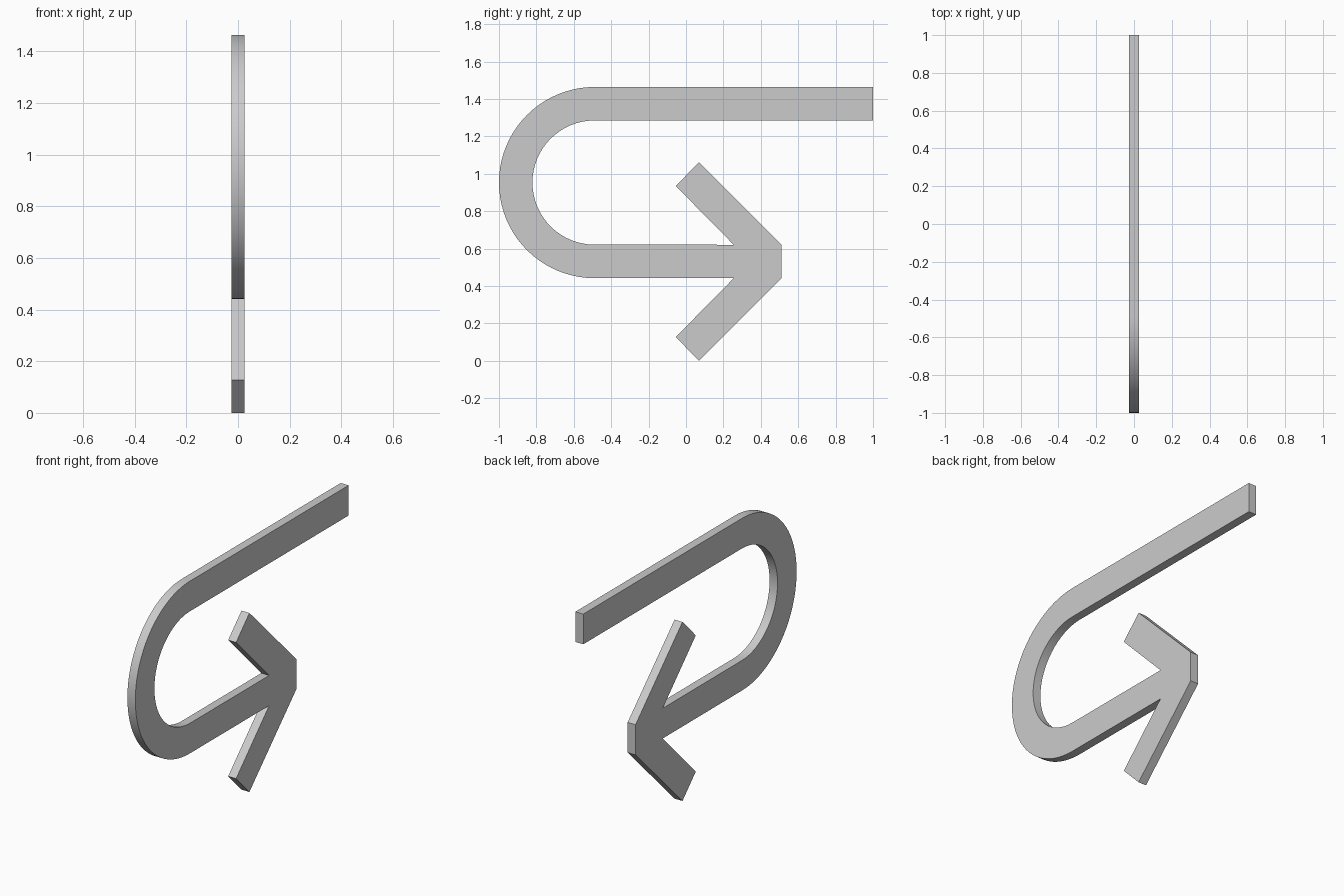
import bpy, bmesh, math

if "Cube" in bpy.data.objects:
    bpy.data.objects.remove(bpy.data.objects["Cube"])

HALF = 0.026            # half thickness along x
CY, CZ = -0.489, 0.953  # centre of the bend
R_OUT, R_IN = 0.511, 0.332
AXIS = 0.531            # height of the arrow shaft centre
W = 0.0895              # half width of the band


def arc(radius, start, end, steps):
    """Points of an arc in the y-z plane, angles in degrees."""
    pts = []
    for i in range(steps + 1):
        a = math.radians(start + (end - start) * i / steps)
        pts.append((CY + radius * math.cos(a), CZ + radius * math.sin(a)))
    return pts


# Arrow head: upper half, mirrored about the shaft axis
upper = [(0.255, AXIS + W), (-0.055, AXIS + 0.404), (0.07, 2 * AXIS), (0.51, AXIS + W)]
lower = [(y, 2 * AXIS - z) for y, z in reversed(upper)]

# Closed outline: top bar, outer bend, lower shaft, arrow head, inner bend
outline = [(1.0, CZ + R_IN), (1.0, CZ + R_OUT)]
outline += arc(R_OUT, 90, 270, 40)
outline += lower[::-1] + upper[::-1]
outline += arc(R_IN, 270, 90, 32)

bm = bmesh.new()
face = bm.faces.new([bm.verts.new((-HALF, y, z)) for y, z in outline])
ext = bmesh.ops.extrude_face_region(bm, geom=[face])
moved = [v for v in ext["geom"] if isinstance(v, bmesh.types.BMVert)]
bmesh.ops.translate(bm, verts=moved, vec=(2 * HALF, 0, 0))
bmesh.ops.recalc_face_normals(bm, faces=bm.faces)

mesh = bpy.data.meshes.new("u_turn_arrow")
bm.to_mesh(mesh)
bm.free()
arrow = bpy.data.objects.new("u_turn_arrow", mesh)
bpy.context.collection.objects.link(arrow)

# Smooth bends, crisp edges
bpy.context.view_layer.objects.active = arrow
arrow.select_set(True)
bpy.ops.object.shade_smooth_by_angle(angle=math.radians(30))
